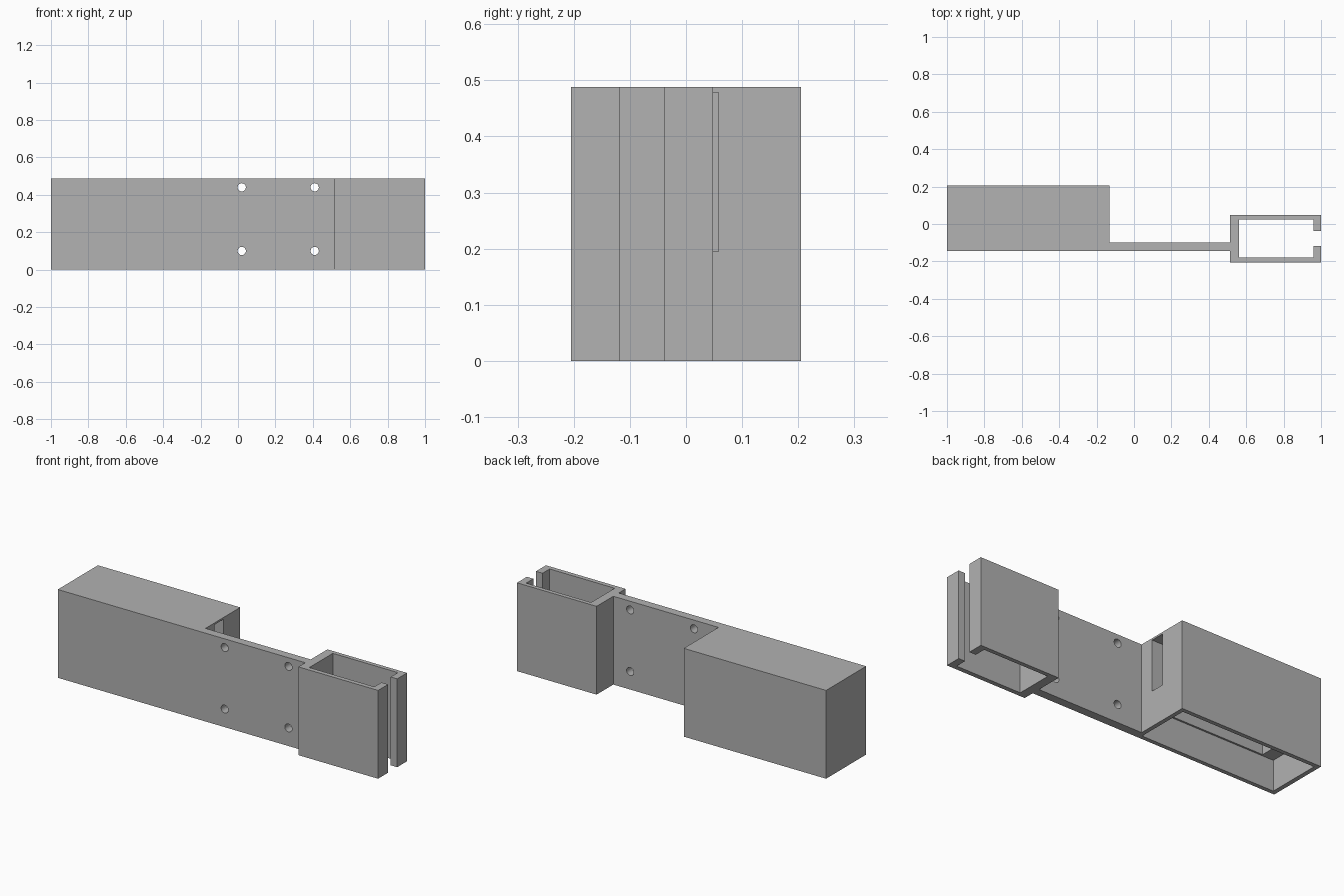
import bpy
import bmesh
from math import pi

old = bpy.data.objects.get("Cube")
if old:
    bpy.data.objects.remove(old, do_unlink=True)

H = 0.488  # overall height

grey = bpy.data.materials.new("light_grey")
grey.use_nodes = True
color = (0.445, 0.445, 0.445, 1)
grey.diffuse_color = color
grey.node_tree.nodes["Principled BSDF"].inputs["Base Color"].default_value = color


def extrude(name, outline, z0=0.0, z1=H):
    """Prism from a closed xy outline."""
    bm = bmesh.new()
    face = bm.faces.new([bm.verts.new((x, y, z0)) for x, y in outline])
    top = bmesh.ops.extrude_face_region(bm, geom=[face])["geom"]
    for v in top:
        if isinstance(v, bmesh.types.BMVert):
            v.co.z = z1
    bmesh.ops.recalc_face_normals(bm, faces=bm.faces)
    mesh = bpy.data.meshes.new(name)
    bm.to_mesh(mesh)
    bm.free()
    mesh.materials.append(grey)
    obj = bpy.data.objects.new(name, mesh)
    bpy.context.collection.objects.link(obj)
    return obj


def block(name, x0, x1, y0, y1, z0=0.0, z1=H):
    return extrude(name, [(x0, y0), (x1, y0), (x1, y1), (x0, y1)], z0, z1)


def cut(obj, cutter):
    """Subtract the cutter and remove it."""
    mod = obj.modifiers.new("cut", "BOOLEAN")
    mod.operation = "DIFFERENCE"
    mod.solver = "EXACT"
    mod.object = cutter
    bpy.context.view_layer.objects.active = obj
    bpy.ops.object.modifier_apply(modifier=mod.name)
    bpy.data.objects.remove(cutter, do_unlink=True)


# Housing: wide opening underneath, narrower chamber above, slot in the inner end
housing = block("housing", -1, -0.13, -0.145, 0.205)
cut(housing, block("lower_opening", -0.975, -0.153, -0.122, 0.182, -0.05, 0.17))
cut(housing, block("upper_chamber", -0.90, -0.23, -0.112, 0.172, 0.1, 0.478))
cut(housing, block("end_slot", -0.3, -0.05, -0.02, 0.058, 0.195, 0.478))

# Mounting plate with four screw holes
plate = block("mounting_plate", -0.13, 0.513, -0.145, -0.098)
for x in (0.02, 0.41):
    for z in (0.10, 0.44):
        bpy.ops.mesh.primitive_cylinder_add(
            vertices=32, radius=0.022, depth=0.2,
            location=(x, -0.12, z), rotation=(pi / 2, 0, 0))
        cut(plate, bpy.context.object)

# Channel: C-shaped profile, open at top and bottom, slotted at the outer end
extrude("channel", [
    (1, -0.118), (1, -0.205), (0.513, -0.205), (0.513, 0.048),
    (1, 0.048), (1, -0.038), (0.96, -0.038), (0.96, 0.025),
    (0.562, 0.025), (0.562, -0.18), (0.96, -0.18), (0.96, -0.118)])
